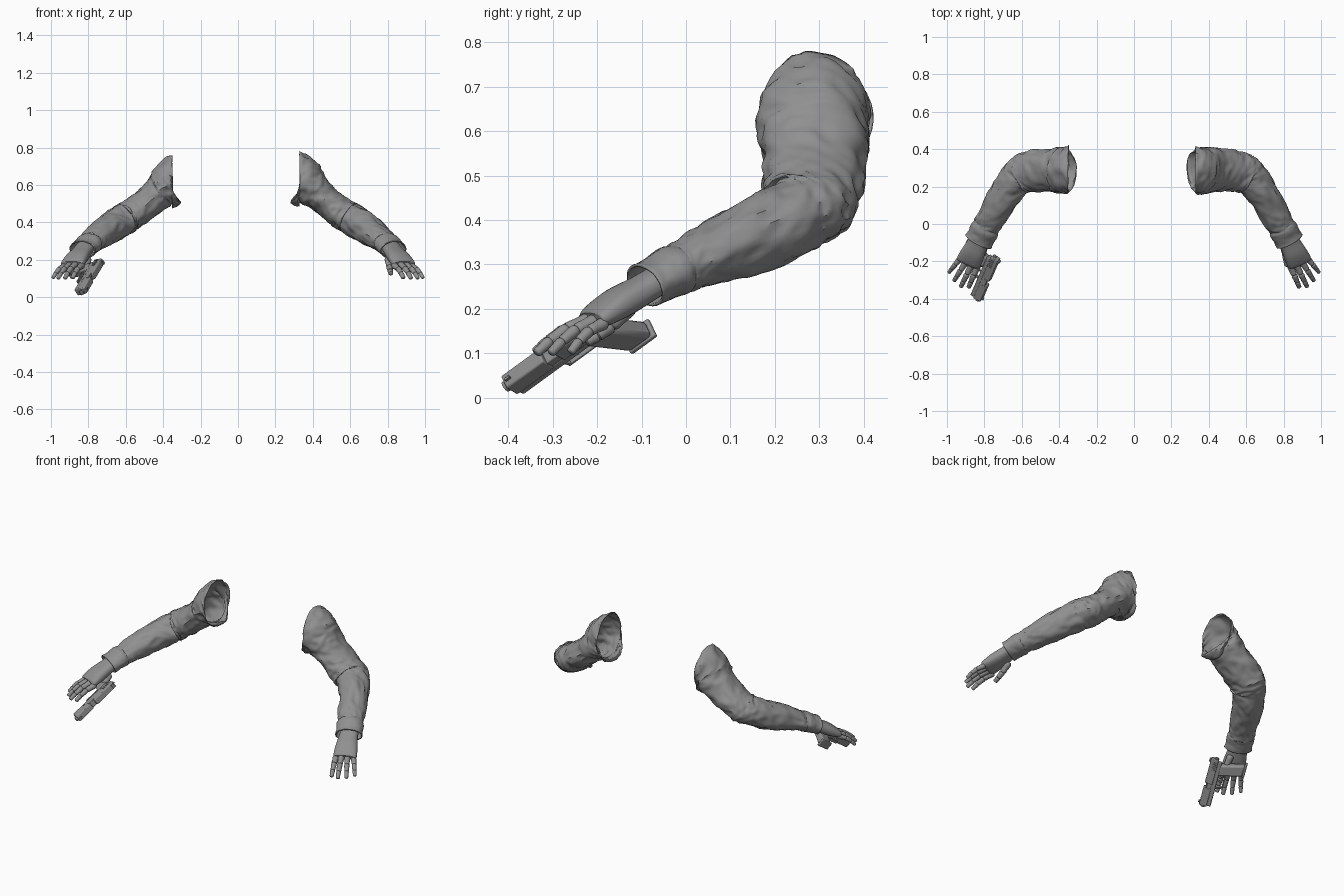
import bpy, bmesh, math
from mathutils import Vector, Matrix, noise

cube = bpy.data.objects.get("Cube")
if cube:
    bpy.data.objects.remove(cube, do_unlink=True)

grey = bpy.data.materials.new("mid_grey")
grey.use_nodes = True
GREY = (0.28, 0.28, 0.28, 1)
grey.diffuse_color = GREY
grey.node_tree.nodes["Principled BSDF"].inputs["Base Color"].default_value = GREY
UP = Vector((0, 0, 1))


def finish(name, bm, angle=40, thickness=0, bevel=0):
    bmesh.ops.recalc_face_normals(bm, faces=bm.faces)
    mesh = bpy.data.meshes.new(name)
    bm.to_mesh(mesh)
    bm.free()
    mesh.materials.append(grey)
    obj = bpy.data.objects.new(name, mesh)
    bpy.context.collection.objects.link(obj)
    bpy.ops.object.select_all(action='DESELECT')
    obj.select_set(True)
    bpy.context.view_layer.objects.active = obj
    bpy.ops.object.shade_smooth_by_angle(angle=math.radians(angle))
    if thickness:
        mod = obj.modifiers.new("cloth_thickness", 'SOLIDIFY')
        mod.thickness, mod.offset = thickness, -1
    if bevel:
        mod = obj.modifiers.new("edge_bevel", 'BEVEL')
        mod.width, mod.segments = bevel, 2
    return obj


def spline(keys, u):
    """Smooth curve through keys of (x, y, z, width, height)."""
    i = min(int(u), len(keys) - 2)
    t = u - i
    p = [keys[max(0, min(len(keys) - 1, i + k))] for k in (-1, 0, 1, 2)]
    return [0.5 * (2 * b + (c - a) * t + (2 * a - 5 * b + 4 * c - d) * t * t
                   + (3 * b - a - 3 * c + d) * t ** 3) for a, b, c, d in zip(*p)]


def loft(name, keys, side, steps, segs, caps=True, wrinkle=0, flat_start=False,
         power=1.0, thickness=0):
    """Tube with elliptical rings along a spline; side -1 mirrors it."""
    bm = bmesh.new()
    rings, last = [], len(keys) - 1
    for n in range(last * steps + 1):
        u = n / steps
        x, y, z, a, b = spline(keys, u)
        tan = (Vector(spline(keys, min(u + 0.05, last))[:3])
               - Vector(spline(keys, max(u - 0.05, 0))[:3])).normalized()
        if flat_start:
            tan = Vector((1, 0, 0)).lerp(tan, min(u, 1)).normalized()
        across = tan.cross(UP).normalized()
        up = across.cross(tan)
        ring = []
        for k in range(segs):
            ang = 2 * math.pi * k / segs
            ca, sa = math.cos(ang), math.sin(ang)
            amount = 1.0
            if wrinkle:
                # folds run diagonally round the sleeve
                q = Vector((ca * 1.1 + 7 * side, sa * 1.1, u * 1.3 + 0.5 * ca))
                ridge = 1 - abs(noise.noise(q * 1.7)) * 3
                amount += wrinkle * (noise.noise(q) + 0.6 * ridge - 0.2)
            ca = math.copysign(abs(ca) ** power, ca)
            sa = math.copysign(abs(sa) ** power, sa)
            p = Vector((x, y, z)) + (across * ca * a + up * sa * b) * amount
            ring.append(bm.verts.new((p.x * side, p.y, p.z)))
        rings.append(ring)
    for r, s in zip(rings, rings[1:]):
        for k in range(segs):
            j = (k + 1) % segs
            bm.faces.new((r[k], r[j], s[j], s[k]))
    if caps:
        bm.faces.new(rings[0])
        bm.faces.new(rings[-1])
    return finish(name, bm, 40, thickness)


def finger(name, base, tip, radius, side, arch=0.012):
    """Three overlapping tapered segments with a rounded tip."""
    base, tip = Vector(base), Vector(tip)
    joints = [base.lerp(tip, t) + UP * arch * math.sin(math.pi * t)
              for t in (0, 0.44, 0.75, 1)]
    for n in range(3):
        r = radius * (1 - 0.13 * n)
        start, end = joints[n], joints[n + 1]
        shape = ((-0.1, 0.6), (0, 0.95), (0.2, 1.05), (0.6, 0.92), (0.9, 0.9),
                 (1.0, 0.55))
        keys = [(*start.lerp(end, t), r * s, r * s * 0.95) for t, s in shape]
        loft(f"{name}_segment_{n + 1}", keys, side, 2, 12)


# Arms: sleeve, cuff, hand and fingers, mirrored
SLEEVE = [(0.33, 0.285, 0.635, 0.123, 0.145), (0.365, 0.285, 0.605, 0.123, 0.118),
          (0.43, 0.29, 0.55, 0.116, 0.086), (0.52, 0.286, 0.475, 0.11, 0.082),
          (0.59, 0.27, 0.428, 0.106, 0.084), (0.625, 0.245, 0.408, 0.093, 0.082),
          (0.69, 0.16, 0.365, 0.085, 0.082), (0.76, 0.035, 0.315, 0.076, 0.064),
          (0.795, -0.025, 0.285, 0.07, 0.054)]
CUFF = [(0.785, -0.01, 0.295, 0.068, 0.052), (0.797, -0.03, 0.285, 0.077, 0.058),
        (0.815, -0.062, 0.268, 0.075, 0.052), (0.831, -0.092, 0.253, 0.077, 0.052)]
PALM = [(0.815, -0.055, 0.27, 0.05, 0.032), (0.836, -0.105, 0.24, 0.055, 0.033),
        (0.86, -0.155, 0.212, 0.063, 0.034), (0.882, -0.2, 0.183, 0.067, 0.026),
        (0.888, -0.213, 0.175, 0.062, 0.018)]
FINGERS = {"index_finger": ((0.835, -0.222, 0.17), (0.885, -0.34, 0.102), 0.0175),
           "middle_finger": ((0.867, -0.215, 0.176), (0.926, -0.337, 0.1), 0.0175),
           "ring_finger": ((0.899, -0.203, 0.174), (0.963, -0.305, 0.1), 0.0165),
           "little_finger": ((0.929, -0.184, 0.168), (0.99, -0.26, 0.102), 0.015),
           "thumb": ((0.803, -0.125, 0.205), (0.818, -0.225, 0.125), 0.019)}

for label, side in (("left", 1), ("right", -1)):
    sleeve = SLEEVE
    if side < 0:
        sleeve = [(0.352, 0.288, 0.622, 0.123, 0.138)] + SLEEVE[1:]
        sleeve[1] = (0.385, 0.287, 0.59, 0.121, 0.108)
    loft(label + "_sleeve", sleeve, side, 10, 48, caps=False, wrinkle=0.09,
         flat_start=True, thickness=0.004)
    loft(label + "_cuff", CUFF, side, 5, 40, caps=False, wrinkle=0.04,
         thickness=0.006)
    loft(label + "_palm", PALM, side, 4, 28, power=0.8)
    for part, (base, tip, radius) in FINGERS.items():
        finger(f"{label}_{part}", base, tip, radius, side,
               arch=-0.008 if part == "thumb" else 0.012)

# Pistol frame: x runs to the muzzle, z away from the grip
muzzle, rear = Vector((-0.84, -0.395, 0.028)), Vector((-0.745, -0.175, 0.188))
fx = (muzzle - rear).normalized()
grip_dir = Vector((-0.82, 0.53, -0.23))
fz = -(grip_dir - fx * grip_dir.dot(fx)).normalized()
fy = fz.cross(fx)
GUN = Matrix((fx, fy, fz)).transposed().to_4x4()
GUN.translation = (muzzle + rear) / 2
HALF = (muzzle - rear).length / 2


def block(name, loc, size, bevel=0.004, lean=0.0, taper=1.0):
    bm = bmesh.new()
    bmesh.ops.create_cube(bm, size=1)
    for v in bm.verts:
        if v.co.z > 0:
            v.co.y *= taper
        v.co = Vector((v.co.x * size[0] + lean * v.co.z, v.co.y * size[1],
                       v.co.z * size[2])) + Vector(loc)
    bm.transform(GUN)
    return finish("pistol_" + name, bm, 30, bevel=bevel)


def rod(name, loc, radius, length, axis):
    bm = bmesh.new()
    bmesh.ops.create_cone(bm, cap_ends=True, segments=20, radius1=radius,
                          radius2=radius, depth=length)
    bm.transform(GUN @ Matrix.Translation(loc) @ Matrix.Rotation(math.pi / 2, 4, axis))
    return finish("pistol_" + name, bm, 30)


# Slide in two lengths with an open ejection port between its rails
block("slide_front", (HALF * 0.62, 0, 0.008), (HALF * 0.76, 0.046, 0.044), taper=0.75)
block("slide_rear", (-HALF * 0.48, 0, 0.008), (HALF * 1.04, 0.046, 0.044), taper=0.75)
block("slide_rail", (HALF * 0.14, -0.015, 0.004), (HALF * 0.3, 0.014, 0.034), 0.002)
block("barrel_hood", (HALF * 0.14, 0.003, 0.0), (HALF * 0.3, 0.03, 0.03), 0.003)
rod("barrel", (HALF * 0.96, 0, 0.008), 0.013, 0.03, 'Y')
block("frame", (0.005, 0, -0.022), (HALF * 1.85, 0.04, 0.026))
block("front_sight", (HALF * 0.9, 0, 0.033), (0.014, 0.006, 0.01), 0.001)
block("rear_sight", (-HALF * 0.9, 0, 0.033), (0.014, 0.026, 0.01), 0.001)
block("hammer", (-HALF * 1.0, 0, 0.0), (0.02, 0.012, 0.02), 0.003)
for n in range(5):
    block(f"slide_rib_{n + 1}", (-HALF * 0.88 + n * 0.011, 0, 0.0), (0.005, 0.047, 0.024), 0.001)

# Raked grip with base plate, trigger and guard
block("grip", (-HALF * 0.72, 0, -0.095), (0.068, 0.044, 0.135), 0.01, lean=0.036)
block("grip_base", (-HALF * 0.86, 0, -0.166), (0.074, 0.048, 0.014), 0.004)
block("guard_front", (HALF * 0.16, 0, -0.05), (0.008, 0.018, 0.042), 0.002, lean=0.014)
block("guard_bottom", (-HALF * 0.17, 0, -0.07), (0.096, 0.018, 0.008), 0.002)
block("trigger", (-HALF * 0.12, 0, -0.046), (0.008, 0.01, 0.03), 0.002, lean=-0.01)
